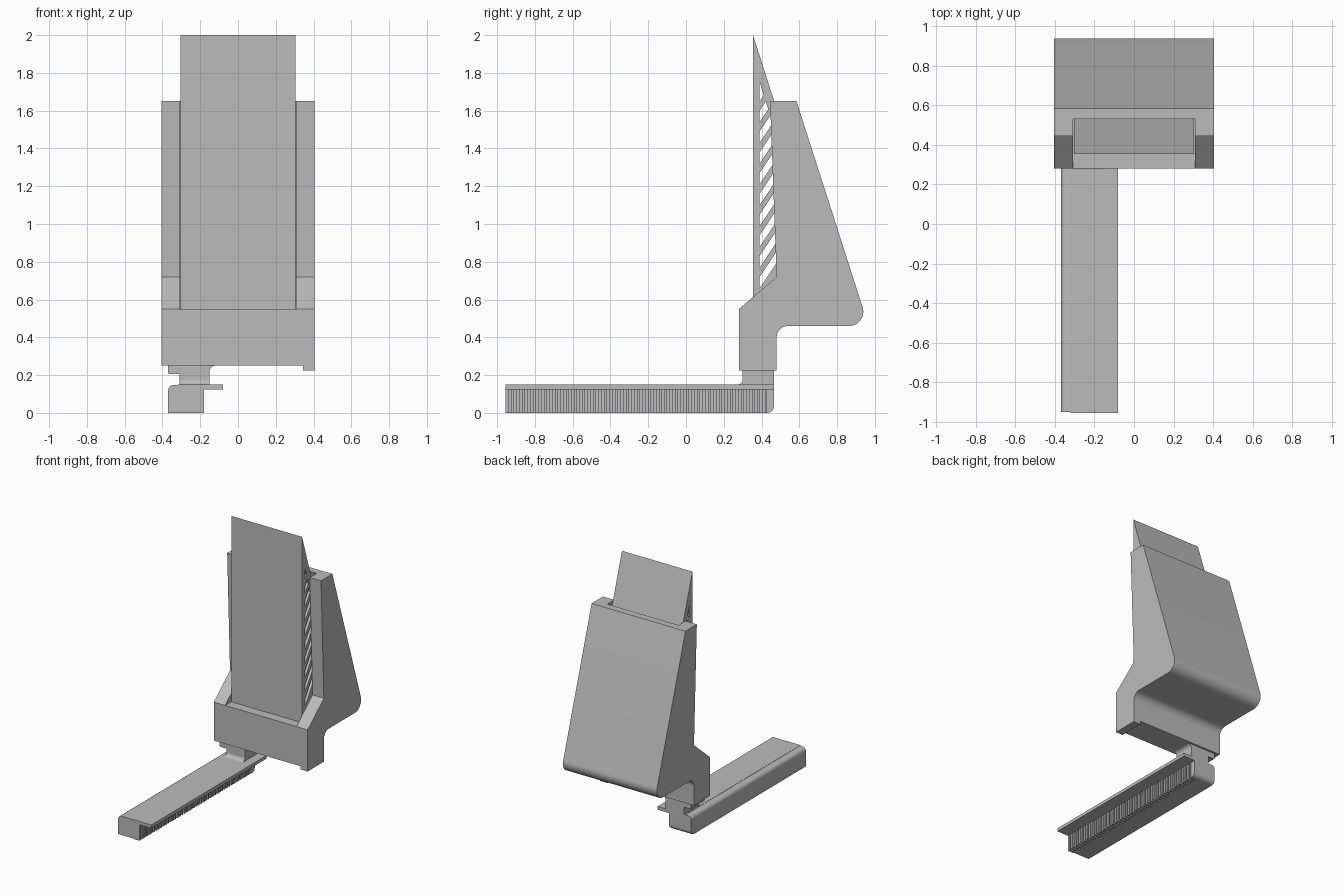
import bpy, bmesh, math
from mathutils import Vector

cube = bpy.data.objects.get("Cube")
if cube:
    bpy.data.objects.remove(cube, do_unlink=True)

grey = bpy.data.materials.new("plain grey")
grey.use_nodes = True
grey.diffuse_color = (0.5, 0.5, 0.5, 1)
grey.node_tree.nodes["Principled BSDF"].inputs["Base Color"].default_value = (0.5, 0.5, 0.5, 1)


def rounded(points, steps=8):
    """Replace each (a, b, radius) corner by an arc; plain (a, b) corners stay sharp."""
    out = []
    for i, p in enumerate(points):
        c = Vector(p[:2])
        if len(p) == 2:
            out.append(c)
            continue
        u = (Vector(points[i - 1][:2]) - c).normalized()
        v = (Vector(points[(i + 1) % len(points)][:2]) - c).normalized()
        half = u.angle(v) / 2
        centre = c + (u + v).normalized() * p[2] / math.sin(half)
        reach = p[2] / math.tan(half)
        start, end = c + u * reach - centre, c + v * reach - centre
        for k in range(steps + 1):
            t = k / steps
            out.append(centre + start.lerp(end, t).normalized() * p[2])
    return out


def prism(name, profiles, lo, hi, axis="X"):
    """Extrude profiles along x (points are y, z) or along y (points are x, z)."""
    bm = bmesh.new()
    for pts in profiles:
        rings = []
        for d in (lo, hi):
            rings.append([bm.verts.new((d, a, b) if axis == "X" else (a, d, b))
                          for a, b in rounded(pts)])
        low, high = rings
        bm.faces.new(low)
        bm.faces.new(high[::-1])
        for i in range(len(low)):
            bm.faces.new((low[i - 1], low[i], high[i], high[i - 1]))
    bmesh.ops.recalc_face_normals(bm, faces=bm.faces)
    mesh = bpy.data.meshes.new(name)
    bm.to_mesh(mesh)
    bm.free()
    mesh.materials.append(grey)
    ob = bpy.data.objects.new(name, mesh)
    bpy.context.collection.objects.link(ob)
    return ob


def rect(a0, a1, b0, b1):
    return [(a0, b0), (a1, b0), (a1, b1), (a0, b1)]


def activate(ob):
    bpy.ops.object.select_all(action="DESELECT")
    ob.select_set(True)
    bpy.context.view_layer.objects.active = ob


def smooth(ob):
    activate(ob)
    bpy.ops.object.shade_smooth_by_angle(angle=math.radians(30))


# Housing with an open-fronted pocket
housing = prism("housing", [[
    (0.28, 0.25), (0.28, 0.55), (0.48, 0.72), (0.445, 1.65), (0.585, 1.65),
    (0.967, 0.46, 0.075), (0.48, 0.46, 0.06), (0.48, 0.25)]], -0.405, 0.405)
pocket = prism("pocket_cutter", [[
    (0.2, 0.55), (0.86, 0.55), (0.53, 1.65), (0.515, 1.7), (0.2, 1.7)]], -0.308, 0.308)
cut = housing.modifiers.new("pocket", "BOOLEAN")
cut.object = pocket
cut.solver = "EXACT"
activate(housing)
bpy.ops.object.modifier_apply(modifier="pocket")
bpy.data.objects.remove(pocket, do_unlink=True)
smooth(housing)

# Lip under the left end of the housing
prism("bottom_lip", [rect(0.28, 0.48, 0.225, 0.255)], 0.343, 0.405)


# Wedge insert: front plate and sloping back plate
SLOPE, WALL, RISE = 0.32, 0.045, 1.5


def back(z):
    return 0.355 + SLOPE * (2 - z)


W = 0.304
foot = 0.545
prism("wedge_frame", [[
    (0.355, foot), (0.39, foot), (0.39, 1.75), (back(foot) - WALL, foot),
    (back(foot), foot), (0.355, 2.0)]], -W, W)


# Slanted slats between the plates
def slat_end(z):
    y = (back(z) - WALL + SLOPE * RISE * 0.39) / (1 + SLOPE * RISE) + 0.012
    return (y, z + RISE * (y - 0.39))


def slat_start(z):
    return (0.38, z - RISE * 0.01)


slats = [[slat_start(z), slat_end(z), slat_end(z + 0.05), slat_start(z + 0.05)]
         for z in (0.72 + 0.11 * i for i in range(9))]
slats.append([(0.38, foot), (back(foot) - 0.03, foot), slat_end(0.66), slat_start(0.66)])
prism("wedge_slats", slats, -W, W)

# Neck joining the housing to the rail
neck = prism("neck", [[
    (-0.37, 0.255), (-0.37, 0.205, 0.01), (-0.31, 0.205), (-0.31, 0.14),
    (-0.15, 0.14), (-0.15, 0.25, 0.03), (-0.11, 0.25), (-0.11, 0.255)]], 0.30, 0.465, "Y")
smooth(neck)
fillet = prism("neck_fillet", [[
    (0.27, 0.145), (0.27, 0.15), (0.30, 0.15, 0.028), (0.30, 0.19),
    (0.31, 0.19), (0.31, 0.145)]], -0.31, -0.15)
smooth(fillet)

# Rail body, rounded along its outer top edge and its rear bottom edge
rail = prism("rail", [[
    (-0.95, 0), (0.465, 0, 0.035), (0.465, 0.148), (-0.95, 0.148)]], -0.37, -0.225)
bm = bmesh.new()
bm.from_mesh(rail.data)
edge = [e for e in bm.edges if all(v.co.x < -0.36 and v.co.z > 0.14 for v in e.verts)]
bmesh.ops.bevel(bm, geom=edge, offset=0.03, segments=6, profile=0.5, affect="EDGES")
bm.to_mesh(rail.data)
bm.free()
smooth(rail)

# Flange over the teeth
prism("rail_flange", [rect(-0.955, 0.465, 0.125, 0.15)], -0.32, -0.08)

# Row of teeth along the rail
COUNT = 48
pitch = 1.39 / COUNT
teeth = [rect(-0.955 + i * pitch, -0.955 + (i + 0.55) * pitch, 0, 0.13) for i in range(COUNT)]
teeth.append([(0.425, 0), (0.465, 0, 0.035), (0.465, 0.13), (0.425, 0.13)])
prism("rail_teeth", teeth, -0.235, -0.18)
